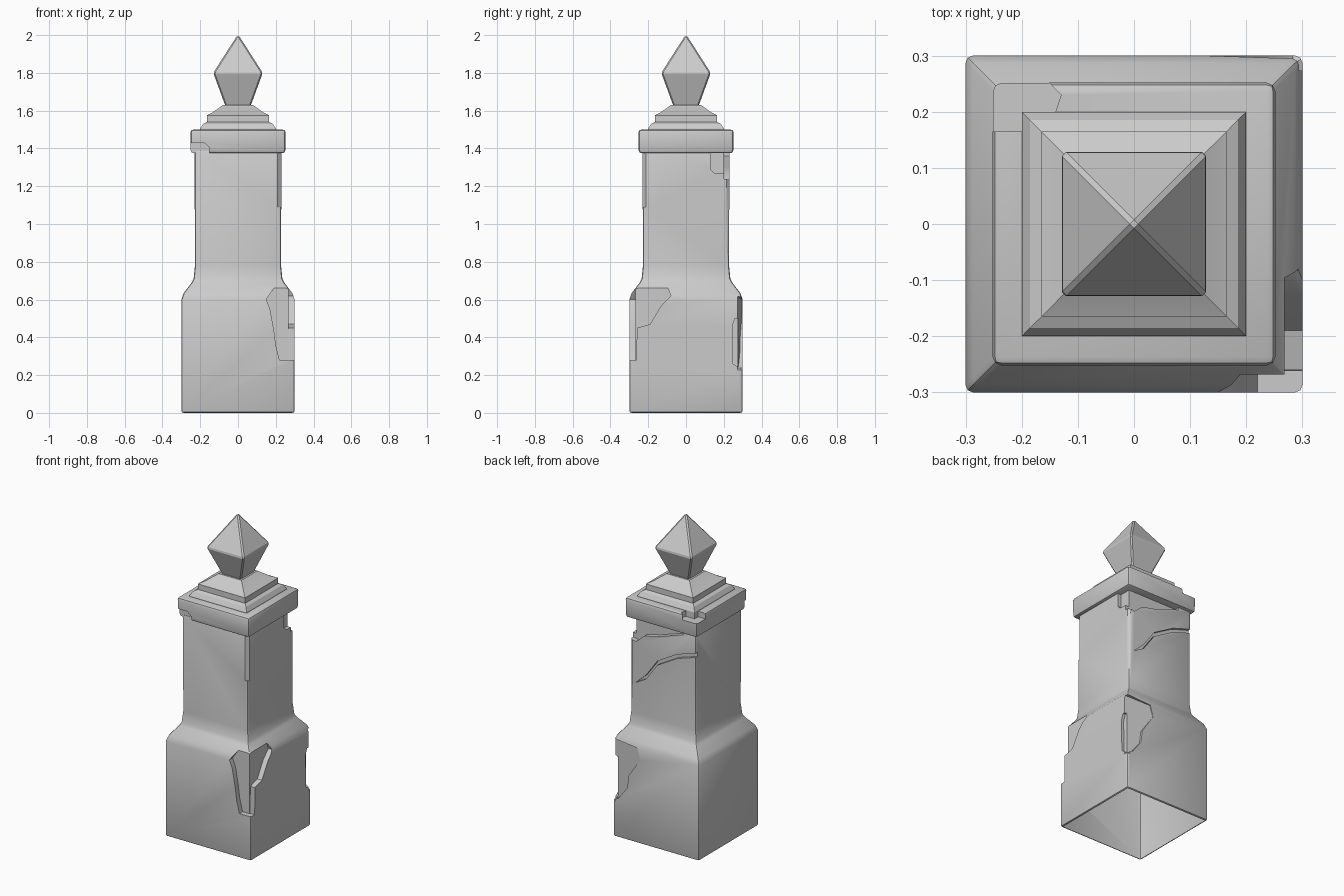
import bpy, bmesh

if "Cube" in bpy.data.objects:
    bpy.data.objects.remove(bpy.data.objects["Cube"], do_unlink=True)

stone = bpy.data.materials.new("grey_stone")
stone.use_nodes = True
grey = (0.6, 0.6, 0.6, 1)
stone.diffuse_color = grey
stone.node_tree.nodes["Principled BSDF"].inputs["Base Color"].default_value = grey


def new_object(name, bm):
    bmesh.ops.recalc_face_normals(bm, faces=bm.faces)
    mesh = bpy.data.meshes.new(name)
    bm.to_mesh(mesh)
    bm.free()
    mesh.materials.append(stone)
    obj = bpy.data.objects.new(name, mesh)
    bpy.context.collection.objects.link(obj)
    return obj


def activate(obj):
    bpy.ops.object.select_all(action='DESELECT')
    obj.select_set(True)
    bpy.context.view_layer.objects.active = obj


def square_stack(name, profile, bevel=0, segments=1):
    """Square sections (half width, height) joined from bottom to top."""
    bm = bmesh.new()
    rings = []
    for h, z in profile:
        rings.append([bm.verts.new((sx * h, sy * h, z))
                      for sx, sy in ((-1, -1), (1, -1), (1, 1), (-1, 1))])
    for low, high in zip(rings, rings[1:]):
        for i in range(4):
            j = (i + 1) % 4
            bm.faces.new((low[i], low[j], high[j], high[i]))
    bm.faces.new(rings[0][::-1])
    bm.faces.new(rings[-1])
    bmesh.ops.remove_doubles(bm, verts=bm.verts, dist=0.0005)
    obj = new_object(name, bm)
    if bevel:
        mod = obj.modifiers.new("edges", 'BEVEL')
        mod.width = bevel
        mod.segments = segments
        mod.limit_method = 'ANGLE'
        mod.angle_limit = 0.6
        activate(obj)
        bpy.ops.object.modifier_apply(modifier=mod.name)
    return obj


def chip(target, axis, points, inner, outer, tilt=0):
    """Cut a prism of the outline along an axis; tilt slopes its floor."""
    def place(a, b, d):
        return {'x': (d, a, b), 'y': (a, d, b), 'z': (a, b, d)}[axis]
    bm = bmesh.new()
    floor = [bm.verts.new(place(a, b, inner + tilt * a)) for a, b in points]
    top = [bm.verts.new(place(a, b, outer)) for a, b in points]
    bm.faces.new(floor)
    bm.faces.new(top)
    for i in range(len(points)):
        j = (i + 1) % len(points)
        bm.faces.new((floor[i], floor[j], top[j], top[i]))
    cutter = new_object("chip_cutter", bm)
    cutter.hide_render = True
    mod = target.modifiers.new("chip", 'BOOLEAN')
    mod.operation = 'DIFFERENCE'
    mod.solver = 'EXACT'
    mod.object = cutter
    activate(target)
    bpy.ops.object.modifier_apply(modifier=mod.name)
    bpy.data.objects.remove(cutter, do_unlink=True)


def finish(obj, angle=0.5):
    activate(obj)
    bpy.ops.object.shade_smooth_by_angle(angle=angle)


# Plinth and shaft in one piece
pillar = square_stack("pillar_body", [
    (0.30, 0), (0.30, 0.60), (0.287, 0.635), (0.245, 0.69),
    (0.235, 0.71), (0.228, 0.78), (0.23, 1.39)], 0.012, 2)

# Broken plinth corner at the front
chip(pillar, 'y', [(0.15, 0.60), (0.19, 0.66), (0.35, 0.66), (0.35, 0.28),
                   (0.22, 0.28), (0.20, 0.36), (0.19, 0.44), (0.17, 0.55)],
     -0.268, -0.4)
chip(pillar, 'x', [(-0.35, 0.66), (-0.10, 0.67), (-0.08, 0.62), (-0.13, 0.57),
                   (-0.19, 0.47), (-0.26, 0.45), (-0.262, 0.28),
                   (-0.35, 0.28)], 0.268, 0.4)

# Broken plinth corner at the back
chip(pillar, 'y', [(0.35, 0.62), (0.13, 0.60), (0.11, 0.53), (0.19, 0.41),
                   (0.20, 0.33), (0.26, 0.25), (0.35, 0.20)],
     0.312, 0.4, -0.13)
chip(pillar, 'x', [(0.35, 0.50), (0.26, 0.50), (0.245, 0.46),
                   (0.25, 0.26), (0.35, 0.19)], 0.283, 0.4)

# Worn shaft corner at the front
chip(pillar, 'z', [(0.175, -0.26), (0.26, -0.26), (0.26, -0.185)], 1.09, 1.4)
chip(pillar, 'z', [(0.195, -0.26), (0.26, -0.26), (0.26, -0.20)], 0.78, 1.10)

# Worn shaft corner, notches and crack at the back
chip(pillar, 'z', [(0.19, 0.26), (0.26, 0.26), (0.26, 0.18)], 0.84, 1.24)
chip(pillar, 'x', [(0.13, 1.42), (0.13, 1.29), (0.15, 1.27),
                   (0.30, 1.26), (0.30, 1.42)], 0.205, 0.4)
chip(pillar, 'y', [(0.30, 1.42), (0.30, 1.25), (0.19, 1.23), (0.13, 1.28),
                   (0.04, 1.30), (-0.14, 1.36), (-0.14, 1.42)], 0.20, 0.4)
crack = [(0.19, 0.97), (0.12, 1.01), (0.04, 1.12), (-0.10, 1.20), (-0.26, 1.25)]
chip(pillar, 'y', crack + [(a, b + 0.025) for a, b in crack[:0:-1]], 0.212, 0.4)

# The underside is open
bm = bmesh.new()
bm.from_mesh(pillar.data)
bmesh.ops.delete(bm, geom=[f for f in bm.faces
                           if all(v.co.z < 0.001 for v in f.verts)],
                 context='FACES')
bm.to_mesh(pillar.data)
bm.free()
finish(pillar)

# Cap slab with two broken corners
cap = square_stack("cap_slab", [(0.25, 1.375), (0.252, 1.50)], 0.015, 2)
chip(cap, 'y', [(-0.30, 1.43), (-0.18, 1.43), (-0.15, 1.405),
                (-0.15, 1.35), (-0.30, 1.35)], -0.225, -0.4)
chip(cap, 'z', [(-0.30, 0.165), (-0.20, 0.165), (-0.20, 0.20), (-0.14, 0.20),
                (-0.13, 0.23), (-0.20, 0.30), (-0.30, 0.30)], 1.465, 1.6)
finish(cap)

# Stepped roof above the cap
finish(square_stack("stepped_roof", [
    (0.20, 1.46), (0.20, 1.505), (0.185, 1.53), (0.165, 1.54), (0.165, 1.575),
    (0.135, 1.59), (0.08, 1.63)]), 0.4)

# Pointed finial
finish(square_stack("finial", [(0.065, 1.62), (0.131, 1.80), (0.0, 2.005)],
                    0.007), 0.3)
